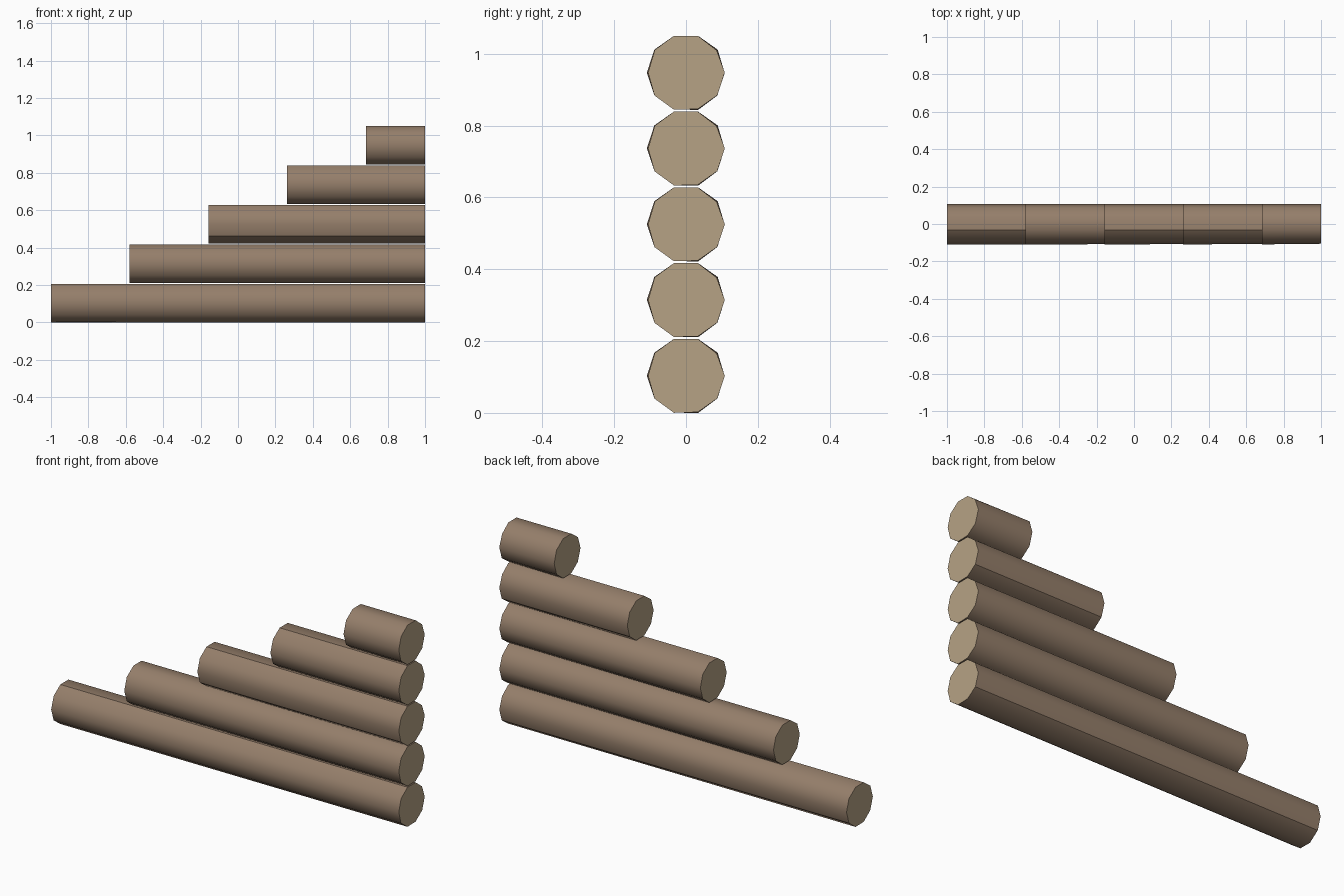
import bpy, bmesh, math

if "Cube" in bpy.data.objects:
    bpy.data.objects.remove(bpy.data.objects["Cube"])

def material(name, rgb):
    m = bpy.data.materials.new(name)
    m.diffuse_color = (*rgb, 1)
    m.use_nodes = True
    m.node_tree.nodes["Principled BSDF"].inputs["Base Color"].default_value = m.diffuse_color
    return m

bark = material("bark", (0.30, 0.21, 0.145))
cut_wood = material("cut_wood", (0.47, 0.365, 0.235))

SIDES, PITCH = 10, 0.211
# slightly uneven hewn radii at the two ends of each log
NEAR = [0.108, 0.1055, 0.1075, 0.108, 0.1075, 0.1055, 0.1085, 0.1085, 0.1065, 0.1075]
FAR = [0.1075, 0.109, 0.108, 0.108, 0.109, 0.109, 0.108, 0.108, 0.109, 0.108]

def make_log(name, x0, x1, z, creases):
    bm = bmesh.new()
    rings = []
    for x, radii in ((x0, FAR), (x1, NEAR)):
        rings.append([bm.verts.new((x, r * math.cos(i * math.tau / SIDES),
                                    z + r * math.sin(i * math.tau / SIDES)))
                      for i, r in enumerate(radii)])
    a, b = rings
    # bark sides
    for i in range(SIDES):
        j = (i + 1) % SIDES
        bm.faces.new((a[i], a[j], b[j], b[i])).smooth = True
    # sawn ends
    for ring in rings:
        cap = bm.faces.new(ring)
        cap.material_index = 1
        for e in cap.edges:
            e.smooth = False
    # hard ridges along the bark
    for i in creases:
        bm.edges.get((a[i], b[i])).smooth = False
    bmesh.ops.recalc_face_normals(bm, faces=bm.faces)
    me = bpy.data.meshes.new(name)
    bm.to_mesh(me)
    bm.free()
    me.materials.append(bark)
    me.materials.append(cut_wood)
    bpy.context.collection.objects.link(bpy.data.objects.new(name, me))

# stack of logs, each shorter than the one below and flush at the right
ridges = [(3, 9), (), (3, 6), (3, 9), ()]
for k, creases in enumerate(ridges):
    make_log(f"log_{k + 1}", -1 + 0.421 * k, 1, 0.1035 + PITCH * k, creases)
